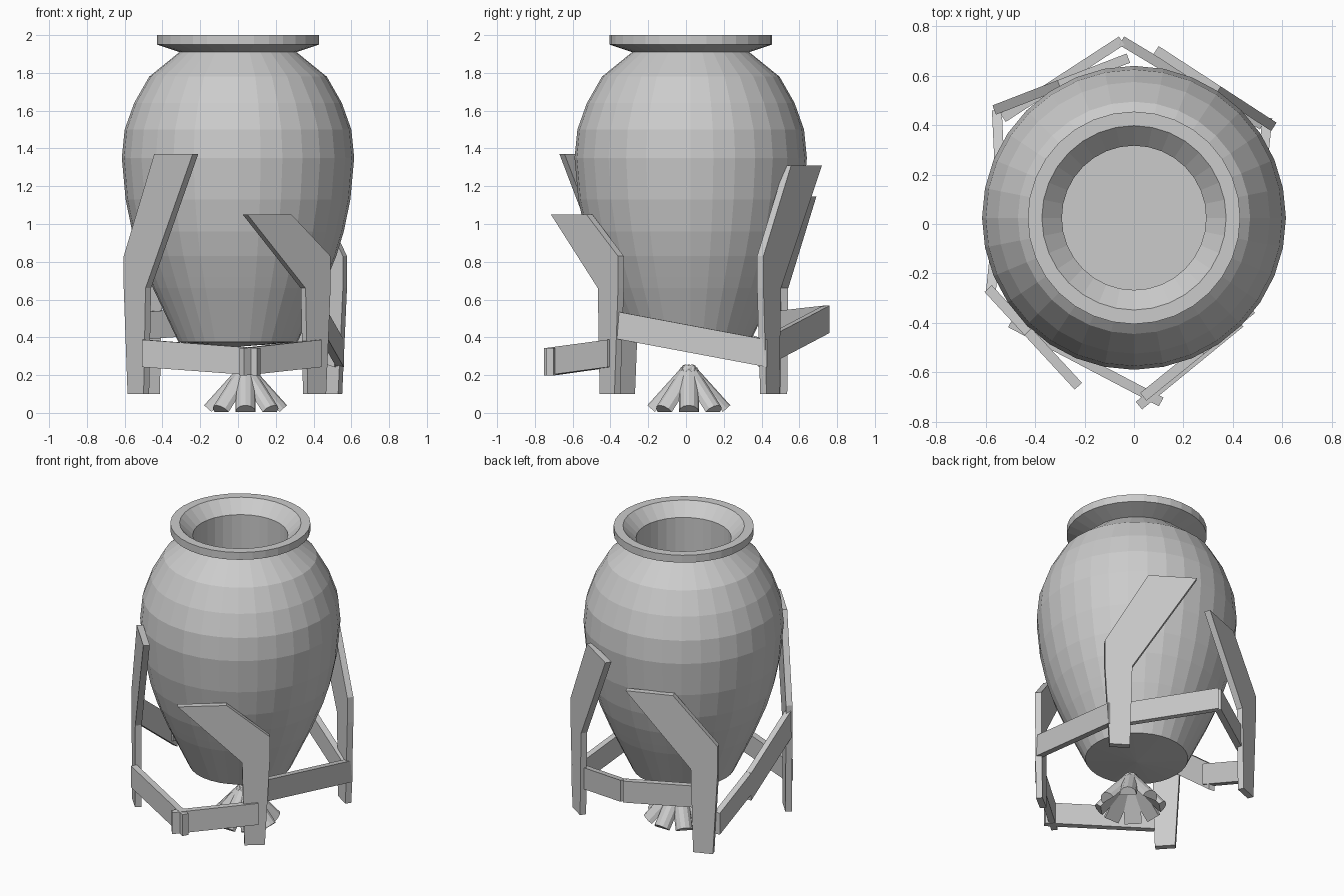
import bpy, bmesh, math
from mathutils import Vector, Matrix

cube = bpy.data.objects.get("Cube")
if cube:
    bpy.data.objects.remove(cube)

grey = bpy.data.materials.new("plain_grey")
grey.use_nodes = True
GREY = (0.6, 0.6, 0.6, 1)
grey.diffuse_color = GREY
grey.node_tree.nodes["Principled BSDF"].inputs["Base Color"].default_value = GREY


def finish(name, bm):
    """Turn a bmesh into a flat shaded object."""
    bmesh.ops.recalc_face_normals(bm, faces=bm.faces[:])
    mesh = bpy.data.meshes.new(name)
    bm.to_mesh(mesh)
    bm.free()
    mesh.materials.append(grey)
    ob = bpy.data.objects.new(name, mesh)
    bpy.context.collection.objects.link(ob)
    return ob


def prism(name, points, offset):
    """Extrude a flat outline along an offset."""
    bm = bmesh.new()
    face = bm.faces.new([bm.verts.new(p) for p in points])
    new = bmesh.ops.extrude_face_region(bm, geom=[face], use_keep_orig=True)["geom"]
    moved = [v for v in new if isinstance(v, bmesh.types.BMVert)]
    bmesh.ops.translate(bm, verts=moved, vec=offset)
    return finish(name, bm)


def lathe(name, profile, centre, steps):
    """Spin a (radius, height) profile around a vertical axis."""
    bm = bmesh.new()
    verts = [bm.verts.new((r, 0, z)) for r, z in profile]
    edges = [bm.edges.new(pair) for pair in zip(verts, verts[1:])]
    bmesh.ops.spin(bm, geom=verts + edges, cent=(0, 0, 0), axis=(0, 0, 1),
                   angle=math.tau, steps=steps, use_duplicate=False)
    bmesh.ops.remove_doubles(bm, verts=bm.verts[:], dist=0.0005)
    bmesh.ops.translate(bm, verts=bm.verts[:], vec=centre)
    return finish(name, bm)


# Jar: underside, belly, neck, flared rim and hollow inside
lathe("jar", [
    (0, 0.35), (0.315, 0.375), (0.45, 0.66), (0.475, 0.72), (0.52, 0.83),
    (0.56, 0.96), (0.595, 1.13), (0.615, 1.35), (0.6, 1.5), (0.55, 1.64),
    (0.47, 1.78), (0.31, 1.91), (0.43, 1.95), (0.43, 2.0), (0.373, 2.0),
    (0.292, 1.92), (0.292, 0.5), (0, 0.5)], (0, 0.025, 0), 32)

# Legs: bent planks standing around the jar, each cut at its own height
THICK = 0.04


def leg(name, base, tip, top):
    start, end = Vector((*base, 0)), Vector((*tip, 0))
    along = (end - start).normalized()
    inward = Vector((-along.y, along.x, 0))
    if inward.dot(start) > 0:
        inward.negate()
    reach = (end - start).length
    outline = [(0.03, 0.1), (0, 0.66), (0, 0.83), (reach - 0.3, top),
               (reach, top), (0.17, 0.66), (0.155, 0.1)]
    points = [start + along * u + Vector((0, 0, z)) for u, z in outline]
    prism(name, points, inward * THICK)


leg("front_right_leg", (-0.605, -0.275), (-0.24, -0.67), 1.37)
leg("front_left_leg", (0.49, -0.36), (0.05, -0.715), 1.05)
leg("back_left_leg", (0.577, 0.41), (0.1, 0.72), 1.31)
leg("back_right_leg", (-0.573, 0.48), (-0.03, 0.69), 1.145)


# Rails: sloping boards with upright ends, joining the legs
def rail(name, start, end, height=0.145):
    a, b = Vector(start), Vector(end)
    up = Vector((0, 0, height / 2))
    side = (b - a).cross(up).normalized() * THICK
    points = [p - side / 2 for p in (a - up, b - up, b + up, a + up)]
    prism(name, points, side)


rail("front_rail_right", (-0.5, -0.4, 0.315), (0.11, -0.72, 0.27))
rail("front_rail_left", (0.43, -0.4, 0.315), (0.02, -0.735, 0.27))
rail("left_rail", (0.455, -0.37, 0.465), (0.54, 0.43, 0.315))
rail("back_rail_left", (0.52, 0.4, 0.315), (-0.05, 0.742, 0.495))
rail("back_rail_right", (-0.05, 0.742, 0.495), (-0.53, 0.43, 0.46))
rail("right_rail_rear", (-0.555, 0.46, 0.3), (-0.535, 0.04, 0.45))
rail("right_rail_front", (-0.54, 0.1, 0.41), (-0.58, -0.28, 0.71), 0.185)

# Firewood: a ring of split half-round logs leaning together
RADIUS, LENGTH, COUNT = 0.053, 0.29, 8
slope = math.radians(48)
for i in range(COUNT):
    turn = Matrix.Rotation(math.tau * i / COUNT, 3, "Z")
    axis = Vector((-math.cos(slope), 0, math.sin(slope)))
    normal = Vector((math.sin(slope), 0, math.cos(slope)))
    foot = Vector((0.18, 0, 0.005))
    arc = [math.pi * k / 6 for k in range(7)]
    points = [turn @ (foot + normal * math.sin(t) * RADIUS
                      + Vector((0, math.cos(t) * RADIUS, 0))) for t in arc]
    log = prism("log_%d" % (i + 1), points, turn @ axis * LENGTH)
    log.location = (0.04, 0.015, 0)
